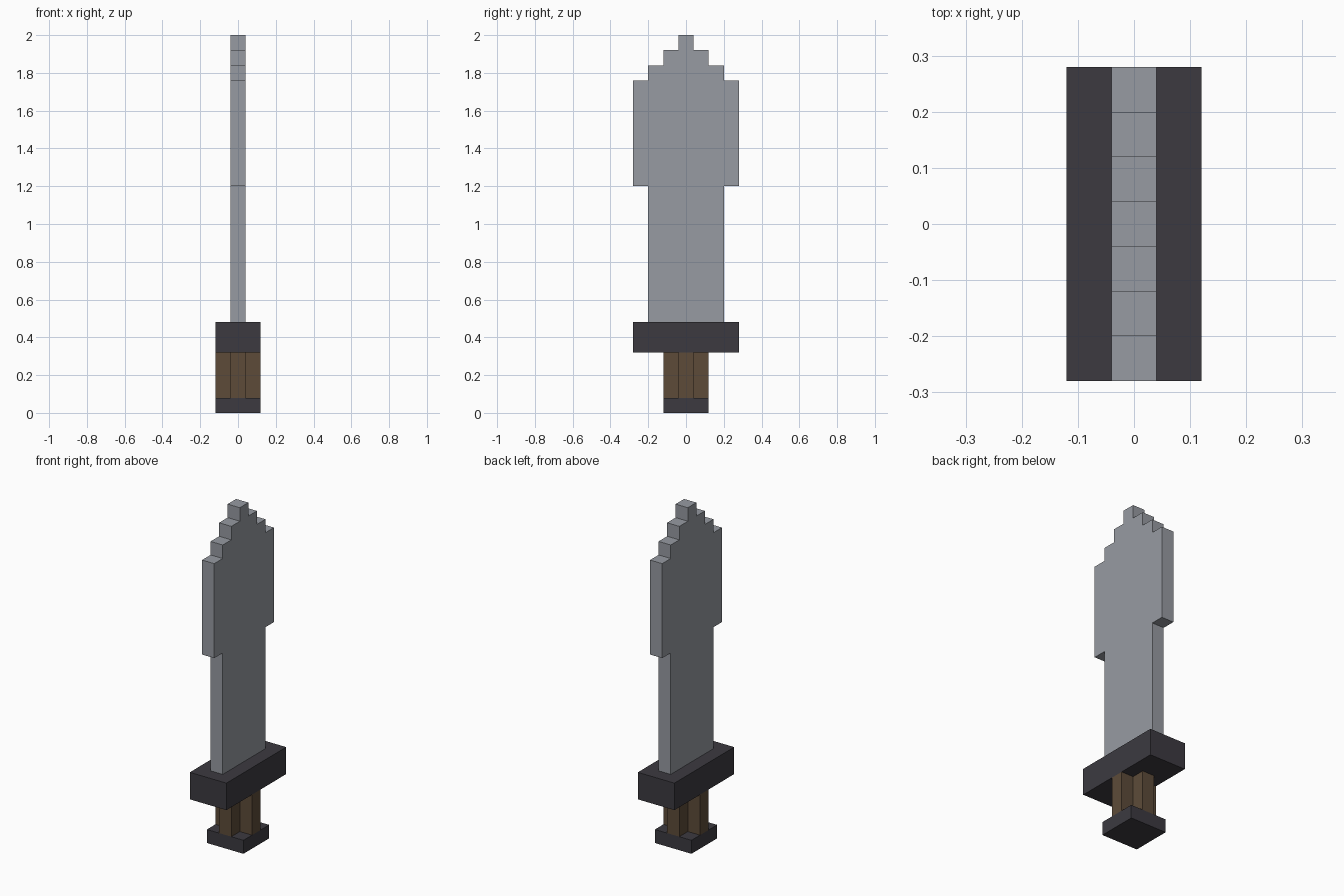
import bpy
import bmesh

cube = bpy.data.objects.get("Cube")
if cube:
    bpy.data.objects.remove(cube, do_unlink=True)

U = 0.08  # one block of the stepped design


def material(name, srgb):
    rgb = [((c / 255 + 0.055) / 1.055) ** 2.4 for c in srgb]
    mat = bpy.data.materials.new(name)
    mat.use_nodes = True
    bsdf = mat.node_tree.nodes["Principled BSDF"]
    bsdf.inputs["Base Color"].default_value = (*rgb, 1)
    bsdf.inputs["Roughness"].default_value = 0.8
    mat.diffuse_color = (*rgb, 1)
    return mat


def prism(name, points, offset, mat):
    """Extrude a closed outline of 3D points along an offset."""
    bm = bmesh.new()
    face = bm.faces.new([bm.verts.new(p) for p in points])
    result = bmesh.ops.extrude_face_region(bm, geom=[face], use_keep_orig=True)
    moved = [v for v in result["geom"] if isinstance(v, bmesh.types.BMVert)]
    bmesh.ops.translate(bm, verts=moved, vec=offset)
    bmesh.ops.recalc_face_normals(bm, faces=bm.faces)
    mesh = bpy.data.meshes.new(name)
    bm.to_mesh(mesh)
    bm.free()
    mesh.materials.append(mat)
    obj = bpy.data.objects.new(name, mesh)
    bpy.context.collection.objects.link(obj)
    return obj


def block(name, half_x, half_y, z0, z1, mat):
    corners = [(-half_x, -half_y), (half_x, -half_y), (half_x, half_y), (-half_x, half_y)]
    return prism(name, [(x, y, z0) for x, y in corners], (0, 0, z1 - z0), mat)


steel = material("steel grey", (151, 155, 162))
dark = material("dark iron", (60, 58, 64))
wood = material("brown wood", (93, 75, 57))

# Pommel and crossguard
block("pommel", 1.5 * U, 1.5 * U, 0, U, dark)
block("crossguard", 1.5 * U, 3.5 * U, 4 * U, 6 * U, dark)

# Grip with a plus-shaped section: one notched corner repeated by quarter turns
notch = [(1.5, -0.5), (1.5, 0.5), (0.5, 0.5)]
section = []
for turn in range(4):
    section += [(x * U, y * U, U) for x, y in notch]
    notch = [(-y, x) for x, y in notch]
prism("grip", section, (0, 0, 3 * U), wood)

# Blade: half outline in blocks, mirrored, with a wide head and stepped tip
half = [(2.5, 6), (2.5, 15), (3.5, 15), (3.5, 22), (2.5, 22),
        (2.5, 23), (1.5, 23), (1.5, 24), (0.5, 24), (0.5, 25)]
outline = half + [(-y, z) for y, z in reversed(half)]
prism("blade", [(-U / 2, y * U, z * U) for y, z in outline], (U, 0, 0), steel)
